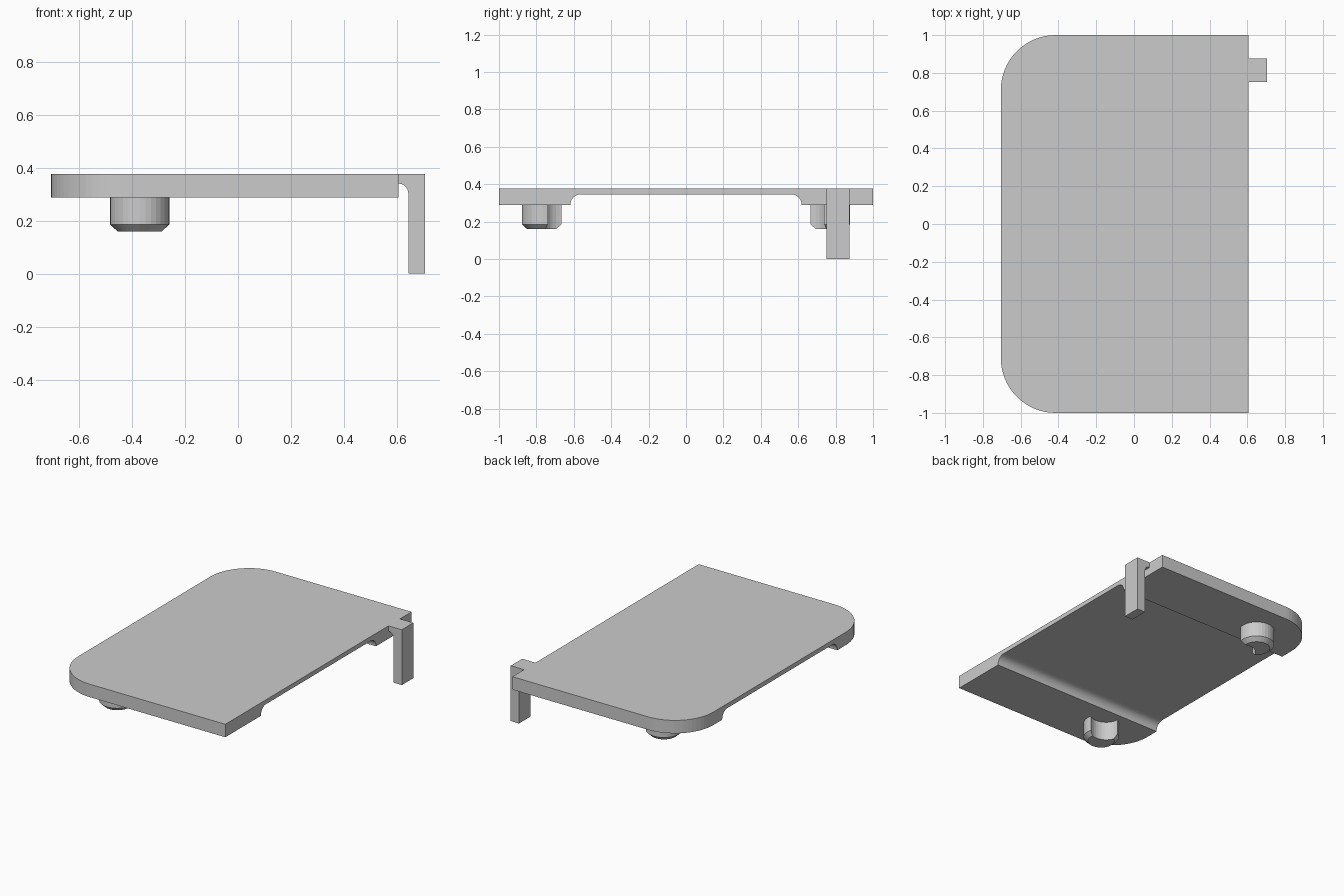
import bpy, bmesh
from math import cos, sin, radians, pi
from mathutils import Vector

if "Cube" in bpy.data.objects:
    bpy.data.objects.remove(bpy.data.objects["Cube"])

TOP, BOTTOM = 0.376, 0.288      # plate thickness range
X0, X1 = -0.705, 0.605          # plate extent in x


def arc(cx, cy, r, a0, a1, n):
    """Points on an arc, angles in degrees."""
    return [(cx + r * cos(radians(a0 + (a1 - a0) * i / n)),
             cy + r * sin(radians(a0 + (a1 - a0) * i / n))) for i in range(n + 1)]


def prism(name, points, direction):
    """Extrude a flat 3D outline along a direction vector."""
    bm = bmesh.new()
    face = bm.faces.new([bm.verts.new(p) for p in points])
    ext = bmesh.ops.extrude_face_region(bm, geom=[face])
    moved = [g for g in ext["geom"] if isinstance(g, bmesh.types.BMVert)]
    bmesh.ops.translate(bm, verts=moved, vec=Vector(direction))
    bmesh.ops.recalc_face_normals(bm, faces=bm.faces)
    return finish(name, bm)


def finish(name, bm):
    mesh = bpy.data.meshes.new(name)
    bm.to_mesh(mesh)
    bm.free()
    obj = bpy.data.objects.new(name, mesh)
    bpy.context.collection.objects.link(obj)
    return obj


def cut(obj, cutter):
    """Subtract the cutter, then remove it."""
    cutter.hide_render = True
    mod = obj.modifiers.new("cut", 'BOOLEAN')
    mod.operation, mod.solver, mod.object = 'DIFFERENCE', 'EXACT', cutter
    bpy.context.view_layer.objects.active = obj
    bpy.ops.object.modifier_apply(modifier=mod.name)
    bpy.data.objects.remove(cutter)


# Cover plate with two rounded corners
R = 0.29
outline = ([(X1, -1), (X1, 1)]
           + arc(X0 + R, 1 - R, R, 90, 180, 16)
           + arc(X0 + R, -1 + R, R, 180, 270, 16))
plate = prism("cover_plate", [(x, y, BOTTOM) for x, y in outline], (0, 0, TOP - BOTTOM))

# Wide channel with filleted corners along the underside
ceiling, half, fillet = 0.346, 0.618, 0.055
channel = ([(-half, 0.2), (half, 0.2)]
           + arc(half - fillet, ceiling - fillet, fillet, 0, 90, 10)
           + arc(-half + fillet, ceiling - fillet, fillet, 90, 180, 10))
cut(plate, prism("channel_cutter", [(-1, y, z) for y, z in channel], (2, 0, 0)))

# Hooked clip leg on the straight edge
arm_z, leg_x = 0.34, 0.643
r = leg_x - X1
clip = ([(X1, TOP), (0.705, TOP), (0.705, 0), (leg_x, 0)]
        + arc(X1, arm_z - r, r, 0, 90, 8))
prism("clip_leg", [(x, 0.752, z) for x, z in clip], (0, 0.123, 0))

# Two chamfered pegs, each with a round notch facing inward
PX, PY, PR = -0.371, 0.765, 0.112
for side, name in ((-1, "front_peg"), (1, "back_peg")):
    bm = bmesh.new()
    rings = []
    for z, rad in ((0.16, 0.084), (0.186, PR), (BOTTOM, PR)):
        rings.append([bm.verts.new((PX + rad * cos(2 * pi * i / 32),
                                    side * PY + rad * sin(2 * pi * i / 32), z))
                      for i in range(32)])
    for lo, hi in zip(rings, rings[1:]):
        for i in range(32):
            j = (i + 1) % 32
            bm.faces.new((lo[i], lo[j], hi[j], hi[i]))
    bm.faces.new(rings[0][::-1])
    bm.faces.new(rings[-1])
    peg = finish(name, bm)
    a = radians(65.5)
    notch = arc(PX + 0.118 * cos(a), side * (PY - 0.118 * sin(a)), 0.1, 0, 348.75, 31)
    cut(peg, prism("notch_cutter", [(x, y, 0.1) for x, y in notch], (0, 0, 0.3)))
